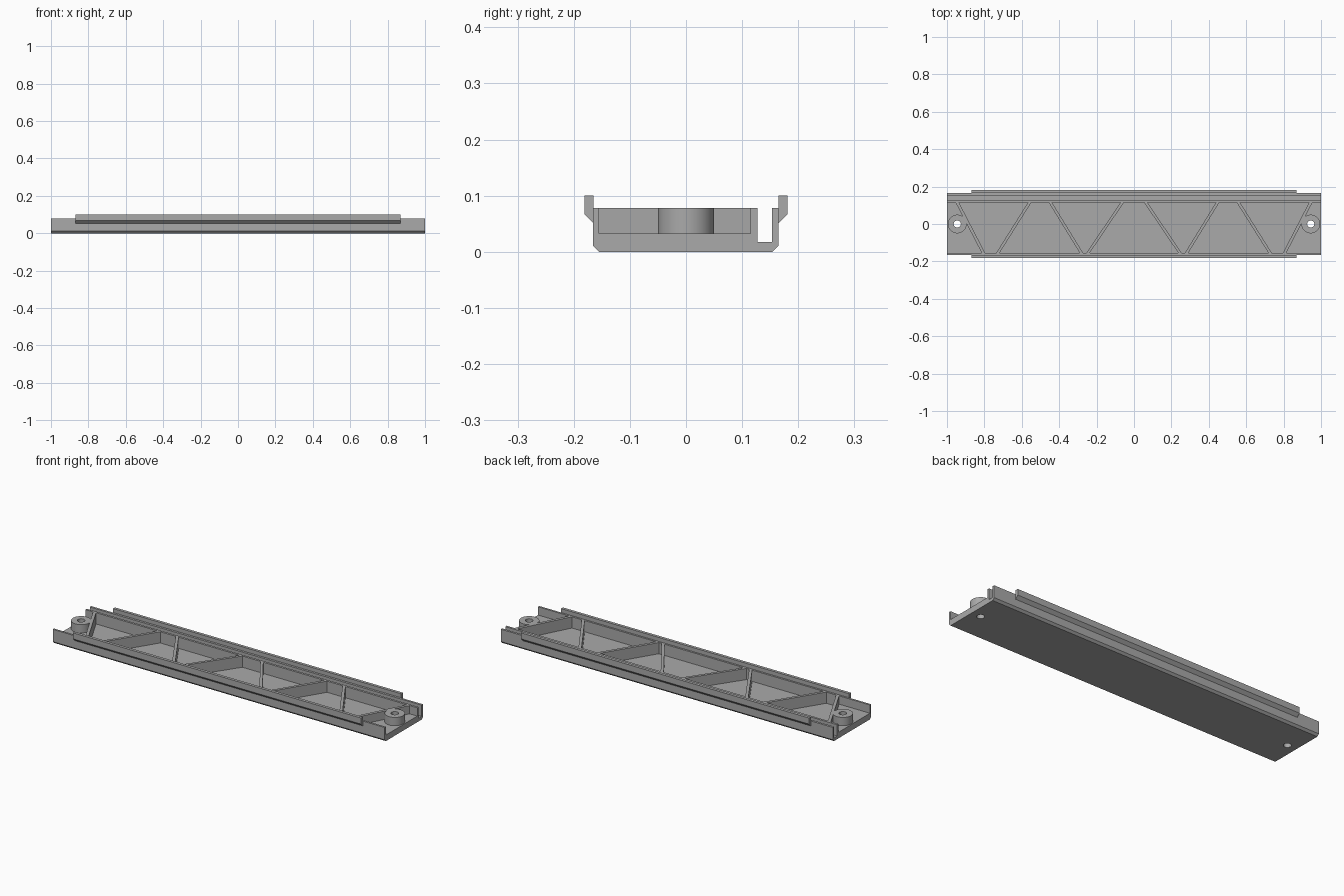
import bpy, bmesh, math
from mathutils import Vector

old = bpy.data.objects.get("Cube")
if old:
    bpy.data.objects.remove(old)

grey = bpy.data.materials.new("mid_grey_plastic")
grey.use_nodes = True
COLOUR = (0.4, 0.4, 0.4, 1)
grey.diffuse_color = COLOUR
grey.node_tree.nodes["Principled BSDF"].inputs["Base Color"].default_value = COLOUR

TOP, FLOOR, PAD = 0.078, 0.017, 0.033
FRONT, BACK = -0.155, 0.115      # inner faces of the pocket walls
BOSS_X = 0.945


def prism(name, points, direction):
    """Extrude a closed polygon of 3D points along a direction."""
    bm = bmesh.new()
    face = bm.faces.new([bm.verts.new(p) for p in points])
    new = bmesh.ops.extrude_face_region(bm, geom=[face])["geom"]
    verts = [v for v in new if isinstance(v, bmesh.types.BMVert)]
    bmesh.ops.translate(bm, verts=verts, vec=Vector(direction))
    bmesh.ops.recalc_face_normals(bm, faces=bm.faces)
    return finish(name, bm)


def finish(name, bm):
    mesh = bpy.data.meshes.new(name)
    bm.to_mesh(mesh)
    bm.free()
    mesh.materials.append(grey)
    obj = bpy.data.objects.new(name, mesh)
    bpy.context.collection.objects.link(obj)
    return obj


def along_x(name, profile, half):
    return prism(name, [(-half, y, z) for y, z in profile], (2 * half, 0, 0))


def cylinder(name, x, radius, low, high):
    bm = bmesh.new()
    bmesh.ops.create_cone(bm, cap_ends=True, segments=48, radius1=radius,
                          radius2=radius, depth=high - low)
    bmesh.ops.translate(bm, verts=bm.verts, vec=(x, 0, (low + high) / 2))
    return finish(name, bm)


# Tray: floor, two walls, and a narrow channel along the back
tray = along_x("tray", [
    (-0.155, 0), (0.154, 0), (0.165, 0.011), (0.165, TOP), (0.153, TOP),
    (0.153, FLOOR), (0.127, FLOOR), (0.127, TOP), (BACK, TOP), (BACK, FLOOR),
    (FRONT, FLOOR), (FRONT, TOP), (-0.166, TOP), (-0.166, 0.011)], 1)

# Snap lips on the outside of both walls
for name, s in (("front_lip", -1), ("back_lip", 1)):
    along_x(name, [(s * y, z) for y, z in (
        (0.165, 0.051), (0.181, 0.067), (0.181, 0.1), (0.165, 0.1))], 0.868)

# Slanted stiffening ribs: x at the back wall, x at the front wall
RIBS = [(0.945, 0.805), (0.558, 0.728), (0.447, 0.281), (0.063, 0.246)]
for side, s in (("left", 1), ("right", -1)):
    for i, (xb, xf) in enumerate(RIBS):
        w = 0.009
        prism(f"{side}_rib_{i + 1}", [
            (s * (xb - w), BACK, FLOOR), (s * (xb + w), BACK, FLOOR),
            (s * (xf + w), FRONT, FLOOR), (s * (xf - w), FRONT, FLOOR)],
            (0, 0, TOP - FLOOR))

    # Raised end floor, screw boss and screw hole
    xb, xf = RIBS[0]
    pad = prism(f"{side}_end_floor", [
        (s, BACK, FLOOR), (s * xb, BACK, FLOOR),
        (s * xf, FRONT, FLOOR), (s, FRONT, FLOOR)], (0, 0, PAD - FLOOR))
    boss = cylinder(f"{side}_screw_boss", s * BOSS_X, 0.05, PAD, TOP)
    cutter = cylinder(f"{side}_hole_cutter", s * BOSS_X, 0.019, -0.05, 0.15)
    cutter.hide_render = True
    cutter.hide_set(True)
    for obj in (tray, pad, boss):
        cut = obj.modifiers.new("screw_hole", "BOOLEAN")
        cut.operation = "DIFFERENCE"
        cut.solver = "EXACT"
        cut.object = cutter

    # Smooth the boss wall, keep its rims sharp
    bpy.ops.object.select_all(action="DESELECT")
    boss.select_set(True)
    bpy.context.view_layer.objects.active = boss
    bpy.ops.object.shade_smooth_by_angle(angle=math.radians(30))
